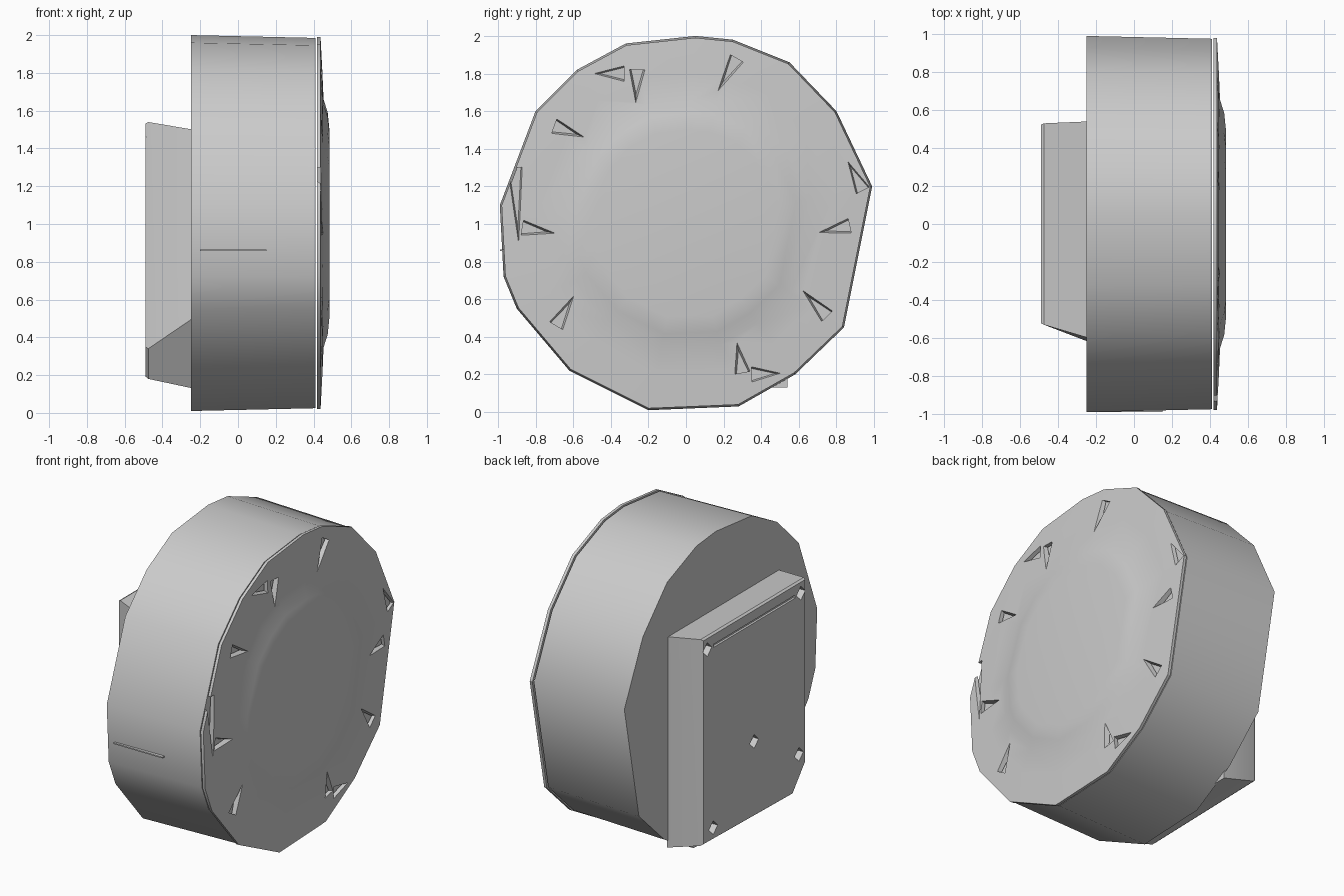
import bpy
import bmesh
from math import radians
from mathutils import Vector

cube = bpy.data.objects.get("Cube")
if cube:
    bpy.data.objects.remove(cube, do_unlink=True)

grey = bpy.data.materials.new("plain_grey")
grey.use_nodes = True
COLOUR = (0.6, 0.6, 0.6, 1)
grey.diffuse_color = COLOUR
grey.node_tree.nodes["Principled BSDF"].inputs["Base Color"].default_value = COLOUR


def make_object(name, bm):
    bmesh.ops.recalc_face_normals(bm, faces=bm.faces)
    mesh = bpy.data.meshes.new(name)
    bm.to_mesh(mesh)
    bm.free()
    mesh.materials.append(grey)
    obj = bpy.data.objects.new(name, mesh)
    bpy.context.collection.objects.link(obj)
    return obj


def add_loft(bm, rings):
    """Join rings of equal length with quads and cap both ends."""
    loops = [[bm.verts.new(p) for p in ring] for ring in rings]
    n = len(loops[0])
    for a, b in zip(loops, loops[1:]):
        for i in range(n):
            j = (i + 1) % n
            bm.faces.new((a[i], a[j], b[j], b[i]))
    bm.faces.new(loops[0])
    bm.faces.new(loops[-1])


def loft(name, rings):
    bm = bmesh.new()
    add_loft(bm, rings)
    return make_object(name, bm)


def ring_at(outline, x, scale=1.0):
    return [(x, y * scale, 1 + (z - 1) * scale) for y, z in outline]


def finish(obj, angle):
    bpy.ops.object.select_all(action="DESELECT")
    obj.select_set(True)
    bpy.context.view_layer.objects.active = obj
    bpy.ops.object.shade_smooth_by_angle(angle=radians(angle))


def cut(obj, bm):
    """Subtract the cutter mesh, then discard the cutter."""
    cutter = make_object("cutter", bm)
    cutter.hide_render = True
    mod = obj.modifiers.new("notches", "BOOLEAN")
    mod.operation = "DIFFERENCE"
    mod.solver = "EXACT"
    mod.use_self = True
    mod.object = cutter
    bpy.ops.object.select_all(action="DESELECT")
    obj.select_set(True)
    bpy.context.view_layer.objects.active = obj
    bpy.ops.object.modifier_apply(modifier=mod.name)
    bpy.data.objects.remove(cutter, do_unlink=True)


# Round drum lying on its side
rim = [(0.05, 2), (0.25, 1.98), (0.55, 1.86), (0.8, 1.6), (0.99, 1.2),
       (0.84, 0.45), (0.58, 0.2), (0.28, 0.03), (-0.2, 0.01), (-0.62, 0.22),
       (-0.9, 0.55), (-0.97, 0.72), (-0.99, 1.1), (-0.8, 1.6), (-0.58, 1.82),
       (-0.32, 1.96)]
drum = loft("drum", [ring_at(rim, -0.25), ring_at(rim, 0.41, 0.985)])
finish(drum, 45)

# Domed face plate in front of a narrow gap
profile = [(0.418, 0.99), (0.437, 0.99), (0.447, 0.8), (0.453, 0.66),
           (0.475, 0.59), (0.484, 0.5)]
face = loft("face_plate", [ring_at(rim, x, s) for x, s in profile])

# Pointed notches around the face: tip and wide end of each
notches = [((0.13, 1.64), (0.27, 1.88)), ((-0.27, 1.58), (-0.26, 1.82)),
           ((-0.48, 1.44), (-0.7, 1.52)), ((-0.63, 0.94), (-0.87, 0.98)),
           ((-0.56, 0.68), (-0.69, 0.46)), ((-0.88, 0.7), (-0.91, 1.3)),
           ((0.26, 0.43), (0.3, 0.21)), ((0.57, 0.7), (0.75, 0.51)),
           ((0.64, 0.94), (0.87, 0.99)), ((0.82, 1.41), (0.94, 1.18)),
           ((0.58, 0.21), (0.35, 0.2)), ((-0.57, 1.8), (-0.33, 1.8))]
bm = bmesh.new()
for tip, end in notches:
    tip, end = Vector(tip), Vector(end)
    along = end - tip
    side = Vector((-along.y, along.x)).normalized() * 0.06
    corners = [tip, end + side, end - side]
    floor = [c.lerp(end, 0.5) for c in corners]
    add_loft(bm, [[(0.5, *c) for c in corners], [(0.412, *c) for c in floor]])
cut(face, bm)
finish(face, 30)

# Tapered housing on the other side, with one clipped lower corner
outer = [(0.53, 1.54), (0.53, 0.2), (-0.4, 0.18), (-0.53, 0.34), (-0.53, 1.54)]
inner = [(0.54, 1.5), (0.54, 0.13), (-0.42, 0.13), (-0.62, 0.5), (-0.6, 1.5)]
housing = loft("rear_housing", [ring_at(inner, -0.24), ring_at(outer, -0.475),
                                ring_at(outer, -0.49, 0.985)])

# Small screw pits near the housing corners and a groove under its top edge
bm = bmesh.new()
for y, z in [(0.48, 1.46), (-0.48, 1.46), (-0.46, 0.42), (0.42, 0.28), (0, 0.68)]:
    pit = [(y - 0.045, z), (y, z + 0.045), (y + 0.045, z), (y, z - 0.045)]
    add_loft(bm, [ring_at(pit, -0.55), ring_at(pit, -0.45)])
groove = [(-0.42, 1.45), (0.42, 1.45), (0.42, 1.47), (-0.42, 1.47)]
add_loft(bm, [ring_at(groove, -0.55), ring_at(groove, -0.475)])
cut(housing, bm)
finish(housing, 30)

# Thin seam ridge on the front of the drum
seam = [(-0.965, 0.865), (-0.965, 0.857), (-0.99, 0.857), (-0.99, 0.865)]
ridge = loft("seam_ridge", [ring_at(seam, -0.2), ring_at(seam, 0.15)])
finish(ridge, 30)
